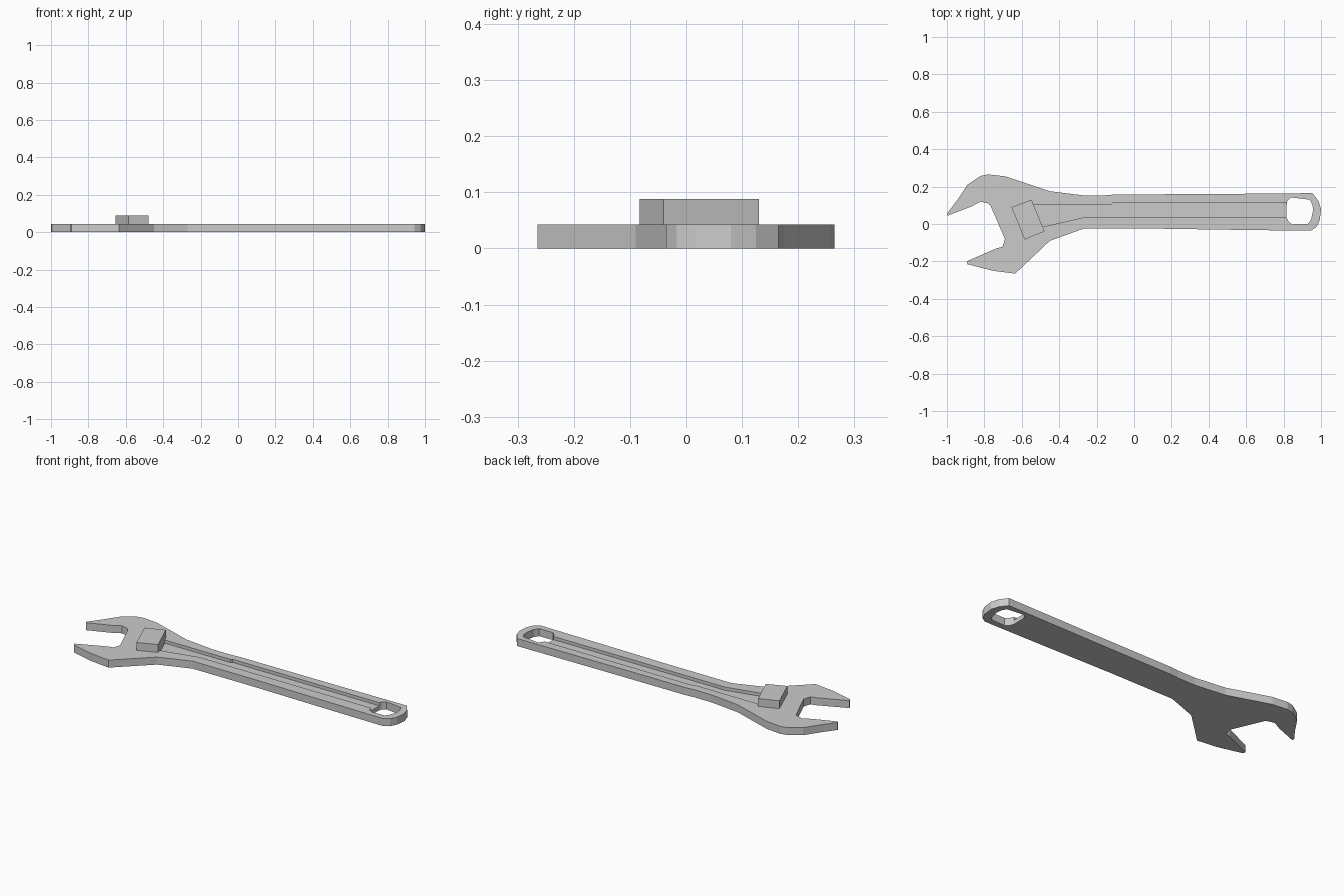
import bpy, bmesh

if "Cube" in bpy.data.objects:
    bpy.data.objects.remove(bpy.data.objects["Cube"])


def prism(name, outline, z0, z1):
    """Extrude a flat outline between two heights."""
    bm = bmesh.new()
    face = bm.faces.new([bm.verts.new((x, y, z0)) for x, y in outline])
    ext = bmesh.ops.extrude_face_region(bm, geom=[face])
    top = [v for v in ext["geom"] if isinstance(v, bmesh.types.BMVert)]
    bmesh.ops.translate(bm, verts=top, vec=(0, 0, z1 - z0))
    bmesh.ops.recalc_face_normals(bm, faces=bm.faces)
    mesh = bpy.data.meshes.new(name)
    bm.to_mesh(mesh)
    bm.free()
    obj = bpy.data.objects.new(name, mesh)
    bpy.context.collection.objects.link(obj)
    return obj


def cut(target, cutter):
    """Subtract a cutter, then remove it."""
    mod = target.modifiers.new("cut", "BOOLEAN")
    mod.operation = "DIFFERENCE"
    mod.solver = "EXACT"
    mod.object = cutter
    cutter.hide_render = True
    bpy.context.view_layer.objects.active = target
    bpy.ops.object.modifier_apply(modifier=mod.name)
    bpy.data.objects.remove(cutter)


THICK = 0.043

# Upper jaw, handle top edge, rounded tail, handle bottom edge, lower jaw, mouth
outline = [
    (-1.0, 0.055), (-0.945, 0.128), (-0.89, 0.21), (-0.82, 0.257),
    (-0.78, 0.265), (-0.69, 0.255), (-0.45, 0.175), (-0.27, 0.153),
    (-0.16, 0.153), (-0.1, 0.158), (0.4, 0.16), (0.955, 0.165),
    (0.985, 0.125), (1.0, 0.08), (0.993, 0.02), (0.975, -0.017),
    (0.945, -0.036), (0.6, -0.032), (0.13, -0.025), (-0.27, -0.025),
    (-0.45, -0.09), (-0.635, -0.265), (-0.755, -0.25), (-0.89, -0.215),
    (-0.895, -0.2), (-0.735, -0.13), (-0.703, -0.122), (-0.69, -0.08),
    (-0.768, 0.1), (-0.78, 0.11), (-0.82, 0.12), (-0.87, 0.093), (-0.995, 0.045),
]
body = prism("wrench_body", outline, 0, THICK)

# Hanging hole through the tail
hole = [
    (0.817, 0.115), (0.825, 0.13), (0.84, 0.142), (0.94, 0.13),
    (0.955, 0.1), (0.957, 0.07), (0.947, 0.025), (0.93, 0.0),
    (0.845, -0.002), (0.825, 0.015), (0.815, 0.035),
]
cut(body, prism("hole_cutter", hole, -0.1, 0.1))

# Shallow channel along the handle, running into the hole
channel = [
    (-0.55, 0.105), (-0.12, 0.105), (-0.115, 0.113), (0.84, 0.113),
    (0.84, 0.036), (-0.27, 0.035), (-0.5, -0.018),
]
cut(body, prism("channel_cutter", channel, THICK - 0.018, 0.1))

# Raised block behind the mouth
prism("adjuster_block",
      [(-0.655, 0.09), (-0.548, 0.13), (-0.478, -0.04), (-0.585, -0.083)],
      0.022, 0.088)
